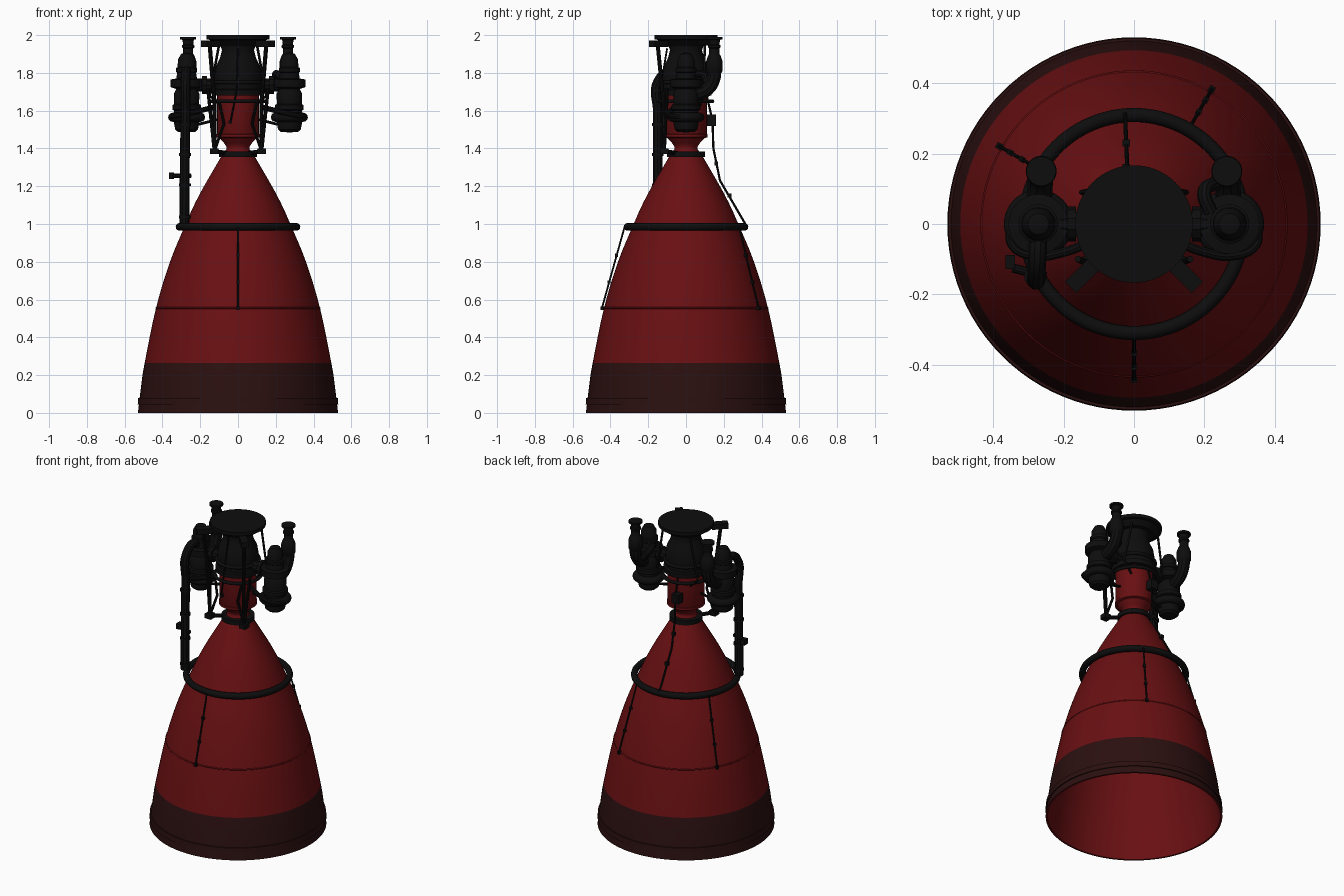
import bpy, bmesh
from math import radians, cos, sin, pi
from mathutils import Vector, Matrix

cube = bpy.data.objects.get("Cube")
if cube:
    bpy.data.objects.remove(cube, do_unlink=True)


def material(name, rgb):
    m = bpy.data.materials.new(name)
    m.use_nodes = True
    m.diffuse_color = (*rgb, 1)
    m.node_tree.nodes["Principled BSDF"].inputs["Base Color"].default_value = (*rgb, 1)
    return m


RED = material("deep red", (0.14, 0.005, 0.006))
BAND = material("scorched brown", (0.024, 0.005, 0.005))
BLACK = material("black metal", (0.004, 0.004, 0.004))


def finish(name, mesh, mats):
    for m in mats:
        mesh.materials.append(m)
    mesh.shade_smooth()
    mesh.set_sharp_from_angle(angle=radians(35))
    ob = bpy.data.objects.new(name, mesh)
    bpy.context.collection.objects.link(ob)
    return ob


def lathe(name, profile, mats=(BLACK,), at=(0, 0, 0), segs=32, closed=False, rule=None):
    """Spin (radius, height) points around the vertical axis."""
    bm = bmesh.new()
    vs = [bm.verts.new((r, 0, z)) for r, z in profile]
    pairs = list(zip(vs, vs[1:])) + ([(vs[-1], vs[0])] if closed else [])
    edges = [bm.edges.new(p) for p in pairs]
    bmesh.ops.spin(bm, geom=vs + edges, cent=(0, 0, 0), axis=(0, 0, 1),
                   angle=2 * pi, steps=segs)
    bmesh.ops.remove_doubles(bm, verts=bm.verts, dist=1e-5)
    bmesh.ops.recalc_face_normals(bm, faces=bm.faces)
    if rule:
        for f in bm.faces:
            f.material_index = rule(f)
    bmesh.ops.translate(bm, verts=bm.verts, vec=at)
    mesh = bpy.data.meshes.new(name)
    bm.to_mesh(mesh)
    bm.free()
    return finish(name, mesh, mats)


def disc(name, r, z0, z1, at=(0, 0, 0), mat=BLACK, segs=32):
    return lathe(name, [(0, z0), (r, z0), (r, z1), (0, z1)], (mat,), at, segs)


def ring(name, major, minor, z, at=(0, 0, 0), mat=BLACK, segs=48):
    pts = [(major + minor * cos(a * pi / 6), z + minor * sin(a * pi / 6)) for a in range(12)]
    return lathe(name, pts, (mat,), at, segs, closed=True)


def pipe(name, pts, r, bend=False):
    """Round tube through the points, smooth when bend is set."""
    cu = bpy.data.curves.new(name, "CURVE")
    cu.dimensions = "3D"
    cu.bevel_depth, cu.bevel_resolution, cu.use_fill_caps = r, 3, True
    sp = cu.splines.new("BEZIER")
    sp.bezier_points.add(len(pts) - 1)
    for p, co in zip(sp.bezier_points, pts):
        p.co = co
        p.handle_left_type = p.handle_right_type = "AUTO" if bend else "VECTOR"
    sp.resolution_u = 8 if bend else 1
    tmp = bpy.data.objects.new(name + " path", cu)
    bpy.context.collection.objects.link(tmp)
    mesh = bpy.data.meshes.new_from_object(tmp.evaluated_get(bpy.context.evaluated_depsgraph_get()))
    bpy.data.objects.remove(tmp, do_unlink=True)
    mesh.materials.clear()
    return finish(name, mesh, (BLACK,))


def box(name, at, size, turn=0):
    bm = bmesh.new()
    m = Matrix.Translation(at) @ Matrix.Rotation(turn, 4, "Z") @ Matrix.Diagonal((*size, 1))
    bmesh.ops.create_cube(bm, size=1, matrix=m)
    mesh = bpy.data.meshes.new(name)
    bm.to_mesh(mesh)
    bm.free()
    return finish(name, mesh, (BLACK,))


def smooth(pts, n=4):
    """Catmull-Rom refinement of a profile."""
    p = [Vector(q) for q in pts]
    p = [2 * p[0] - p[1]] + p + [2 * p[-1] - p[-2]]
    out = []
    for a, b, c, d in zip(p, p[1:], p[2:], p[3:]):
        for k in range(n):
            t = k / n
            out.append(0.5 * (2 * b + (c - a) * t + (2 * a - 5 * b + 4 * c - d) * t * t
                              + (3 * b - a - 3 * c + d) * t ** 3))
    return [tuple(v) for v in out] + [tuple(p[-2])]


# Nozzle bell, throat and combustion chamber as one hollow shell
bell = smooth([(.53, 0), (.512, .15), (.494, .265), (.434, .555), (.36, .8), (.277, 1),
               (.235, 1.095), (.18, 1.2), (.09, 1.355)])
outer = bell + [(.062, 1.395), (.062, 1.41), (.075, 1.43), (.1, 1.455), (.11, 1.475), (.11, 1.7)]
inner = [(r - .012, z) for r, z in reversed(outer)]
lathe("nozzle_and_chamber", outer + inner, (RED, BAND), segs=96, closed=True,
      rule=lambda f: int(f.calc_center_median().z < .265
                         and f.normal.xy.dot(f.calc_center_median().xy) > 0))
ring("bell_seam", .432, .005, .555, mat=RED, segs=96)
lathe("rim_band", [(.52, .045), (.531, .045), (.528, .08), (.515, .08)], (BAND,), segs=96, closed=True)
ring("manifold_ring", .31, .02, .985, segs=96)
lathe("throat_collar", [(.08, 1.355), (.1, 1.355), (.1, 1.385), (.07, 1.385)], segs=48, closed=True)
lathe("chamber_lip", [(.1, 1.455), (.115, 1.46), (.115, 1.475), (.1, 1.48)], (RED,), segs=48, closed=True)

# Injector dome and mounting plate
lathe("injector_dome", [(0, 1.68), (.135, 1.68), (.135, 1.71), (.122, 1.715), (.125, 1.78),
                        (.115, 1.84), (.095, 1.88), (.085, 1.92), (.095, 1.95), (0, 1.95)], segs=48)
lathe("mounting_plate", [(0, 1.945), (.12, 1.945), (.15, 1.975), (.167, 1.978), (.167, 2), (0, 2)], segs=64)
ring("chamber_hoop", .14, .01, 1.65)
ring("dome_hoop", .128, .01, 1.75)

# Turbopumps, mirrored on both sides
for s, side in ((1, "left"), (-1, "right")):
    c = (s * .272, 0, 0)
    lathe(side + "_pump_body", [
        (0, 1.485), (.045, 1.487), (.06, 1.5), (.066, 1.53), (.066, 1.6), (.076, 1.605), (.076, 1.63),
        (.066, 1.635), (.068, 1.69), (.055, 1.715), (.085, 1.725), (.085, 1.765), (.055, 1.77),
        (.05, 1.80), (.056, 1.805), (.056, 1.825), (.048, 1.83), (.046, 1.87), (.03, 1.9), (0, 1.91)], at=c)
    ring(side + "_pump_volute", .074, .024, 1.565, at=c)
    pipe(side + "_volute_outlet", [(s * .35, .0, 1.565), (s * .345, -.06, 1.57), (s * .28, -.09, 1.58),
                                   (s * .2, -.08, 1.6), (s * .12, -.05, 1.62)], .014, True)
    pipe(side + "_dome_feed", [(s * .25, 0, 1.735), (s * .1, 0, 1.735)], .036)
    pipe(side + "_feed_flange", [(s * .165, 0, 1.735), (s * .19, 0, 1.735)], .05)
    pipe(side + "_lower_brace", [(s * .22, 0, 1.525), (s * .1, 0, 1.555)], .008)
    # Propellant inlet column behind the pump
    lathe(side + "_inlet", [(0, 1.79), (.03, 1.79), (.044, 1.81), (.044, 1.86), (.034, 1.89),
                            (.027, 1.9), (.027, 1.93), (.033, 1.935), (.033, 1.945), (.027, 1.95),
                            (.03, 1.975), (.042, 1.978), (.042, 1.99), (0, 1.99)], at=(s * .264, .15, 0))
    pipe(side + "_inlet_elbow", [(s * .264, .15, 1.83), (s * .264, .148, 1.77), (s * .267, .11, 1.71),
                                 (s * .27, .04, 1.68)], .036, True)
    # Gimbal struts and brackets at the front
    box(side + "_top_bracket", (s * .145, -.145, 1.955), (.1, .045, .035), -s * pi / 4)
    foot = (s * .125, -.115, 1.385)
    box(side + "_strut_foot", foot, (.045, .045, .03))
    pipe(side + "_foot_arm", [foot, (s * .06, -.05, 1.375)], .012)
    pipe(side + "_outer_strut", [foot, (s * .16, -.1, 1.72)], .009)
    pipe(side + "_inner_strut", [foot, (s * .075, -.11, 1.53), (s * .1, -.1, 1.65)], .008)
    pipe(side + "_upper_strut", [(s * .15, -.15, 1.95), (s * .125, -.12, 1.65), foot], .011)
    pipe(side + "_rear_strut", [(s * .1, .1, 1.95), (s * .15, .09, 1.68), (s * .08, .07, 1.62)], .007)

# Turbine exhaust duct from the right pump down to the manifold
top = (-.278, -.15)
pipe("exhaust_duct", [(-.272, -.02, 1.77), (-.274, -.07, 1.81), (*top, 1.75), (*top, 1.6),
                      (-.282, -.15, 1.3), (-.284, -.148, 1.0)], .026, True)
for z in (1.7, 1.52, 1.36, 1.2, 1.03):
    disc("duct_flange", .031, z, z + .015, at=(-.281, -.15, 0), segs=24)
pipe("duct_valve", [(-.25, -.15, 1.255), (-.345, -.125, 1.255)], .013)
box("valve_actuator", (-.352, -.108, 1.255), (.026, .04, .035))
pipe("left_pump_bypass", [(.22, .03, 1.79), (.2, .09, 1.79), (.235, .12, 1.74), (.264, .15, 1.74)], .02, True)

# Thin sensor lines with clips running down the bell
for deg in (60, 150, 270):
    d = Vector((cos(radians(deg)), sin(radians(deg)), 0))
    a, b = d * .325 + Vector((0, 0, .985)), d * .445 + Vector((0, 0, .555))
    pipe("sensor_line", [a, b], .005)
    for t in (.35, .68):
        p = a.lerp(b, t)
        box("line_clip", p, (.016, .016, .016), radians(deg))
    box("line_end", b - d * .008, (.03, .018, .018), radians(deg))

# Rear control line from the dome to the manifold
pipe("rear_line", [(-.015, .1, 1.72), (-.02, .14, 1.55), (-.02, .145, 1.4), (-.02, .18, 1.23),
                   (-.026, .32, .99)], .006)
box("rear_valve", (-.03, .135, 1.55), (.05, .045, .06))
pipe("rear_valve_mount", [(-.02, .06, 1.55), (-.03, .13, 1.55)], .014)
for y, z in ((.16, 1.32), (.23, 1.15)):
    box("rear_line_clip", (-.022, y, z), (.02, .02, .022))

# Slim front igniter line
pipe("front_line", [(0, -.1, 1.93), (-.005, -.135, 1.72), (-.04, -.12, 1.54)], .005)
box("front_line_end", (-.04, -.115, 1.54), (.018, .02, .018))
